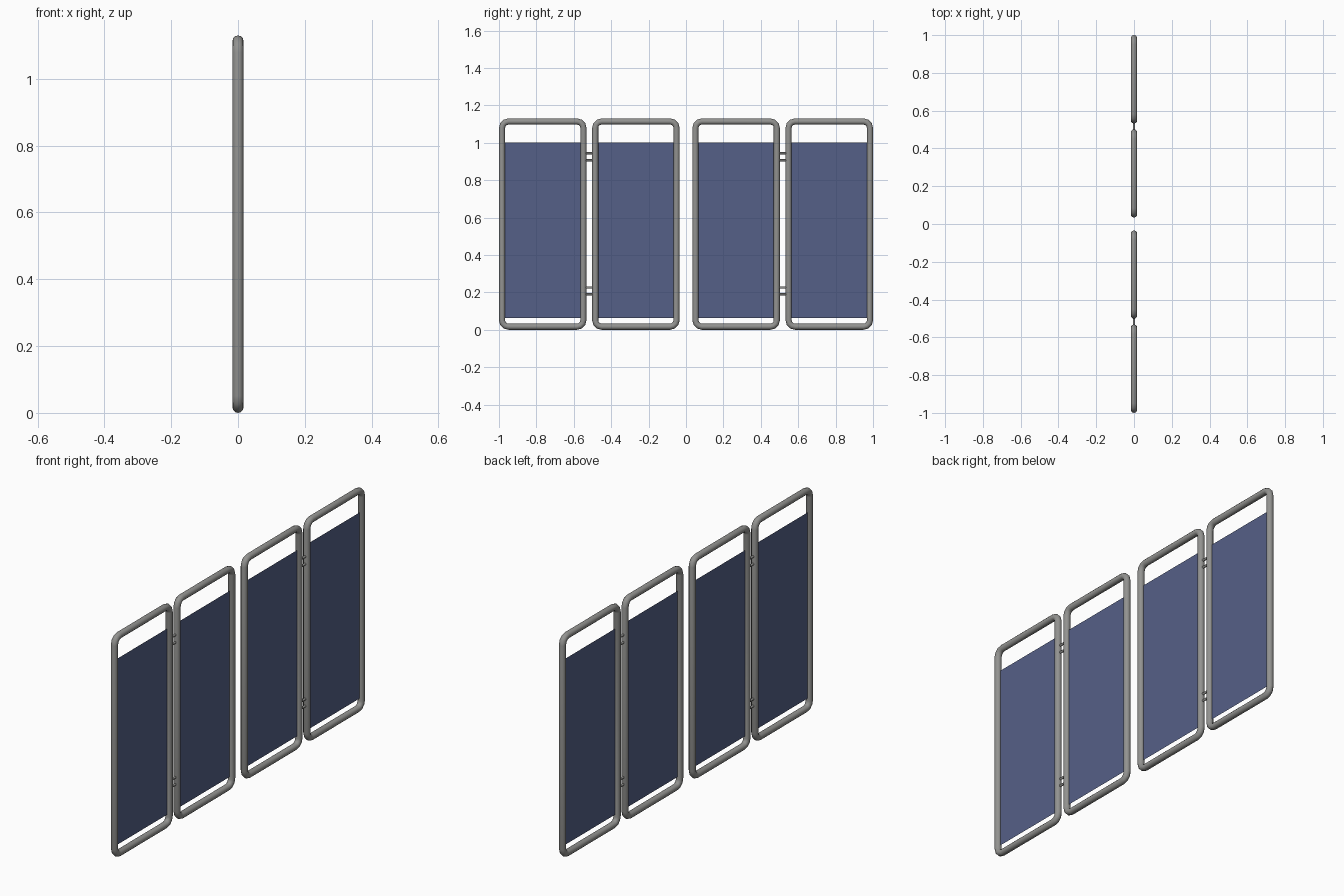
import bpy, bmesh, math
from mathutils import Vector, Matrix

if "Cube" in bpy.data.objects:
    bpy.data.objects.remove(bpy.data.objects["Cube"])

R = 0.0165            # tube radius
H = 1.13              # overall height
W = 0.468             # panel width
CORNER = 0.034        # corner radius of the tube centre line
CENTRES = (-0.766, -0.268, 0.268, 0.766)


def material(name, rgb):
    m = bpy.data.materials.new(name)
    m.diffuse_color = (*rgb, 1)
    m.use_nodes = True
    m.node_tree.nodes["Principled BSDF"].inputs["Base Color"].default_value = m.diffuse_color
    return m


metal = material("grey metal", (0.29, 0.29, 0.28))
cloth = material("navy cloth", (0.091, 0.117, 0.242))


def finish(bm, name, mat, smooth=True):
    bmesh.ops.recalc_face_normals(bm, faces=bm.faces)
    me = bpy.data.meshes.new(name)
    bm.to_mesh(me)
    bm.free()
    me.materials.append(mat)
    for p in me.polygons:
        p.use_smooth = smooth
    ob = bpy.data.objects.new(name, me)
    bpy.context.collection.objects.link(ob)
    return ob


def tube_frame(name, yc, sides=12, steps=3):
    """Round tube swept around a rounded rectangle in the YZ plane."""
    bm = bmesh.new()
    hy, hz = W / 2 - R - CORNER, H / 2 - R - CORNER
    rings = []
    for q, (sy, sz) in enumerate(((1, 1), (-1, 1), (-1, -1), (1, -1))):
        for i in range(steps + 1):
            a = (q + i / steps) * math.pi / 2
            n = Vector((0, math.cos(a), math.sin(a)))
            p = Vector((0, yc + sy * hy, H / 2 + sz * hz)) + n * CORNER
            ring = []
            for k in range(sides):
                t = 2 * math.pi * k / sides
                ring.append(bm.verts.new(p + n * R * math.cos(t) + Vector((R * math.sin(t), 0, 0))))
            rings.append(ring)
    for a, b in zip(rings, rings[1:] + rings[:1]):
        for k in range(sides):
            j = (k + 1) % sides
            bm.faces.new((a[k], a[j], b[j], b[k]))
    return finish(bm, name, metal)


def cloth_sheet(name, yc):
    bm = bmesh.new()
    h = W / 2 - R
    corners = ((-h, 0.062), (h, 0.062), (h, 1.0), (-h, 1.0))
    bm.faces.new([bm.verts.new((0, yc + y, z)) for y, z in corners])
    return finish(bm, name, cloth, False)


def hinge_rod(name, yc, z):
    bm = bmesh.new()
    rot = Matrix.Rotation(math.pi / 2, 4, 'X')
    bmesh.ops.create_cone(bm, cap_ends=True, segments=10, radius1=0.006, radius2=0.006,
                          depth=0.062, matrix=Matrix.Translation((0, yc, z)) @ rot)
    ob = finish(bm, name, metal, False)
    for p in ob.data.polygons:
        p.use_smooth = len(p.vertices) == 4
    return ob


# Four framed panels
for i, yc in enumerate(CENTRES, 1):
    tube_frame(f"panel_frame_{i}", yc)
    cloth_sheet(f"cloth_panel_{i}", yc)

# Paired rods joining the panels two by two
for side, yc in (("left", -0.517), ("right", 0.517)):
    for i, z in enumerate((0.19, 0.226, 0.906, 0.944), 1):
        hinge_rod(f"hinge_rod_{side}_{i}", yc, z)
